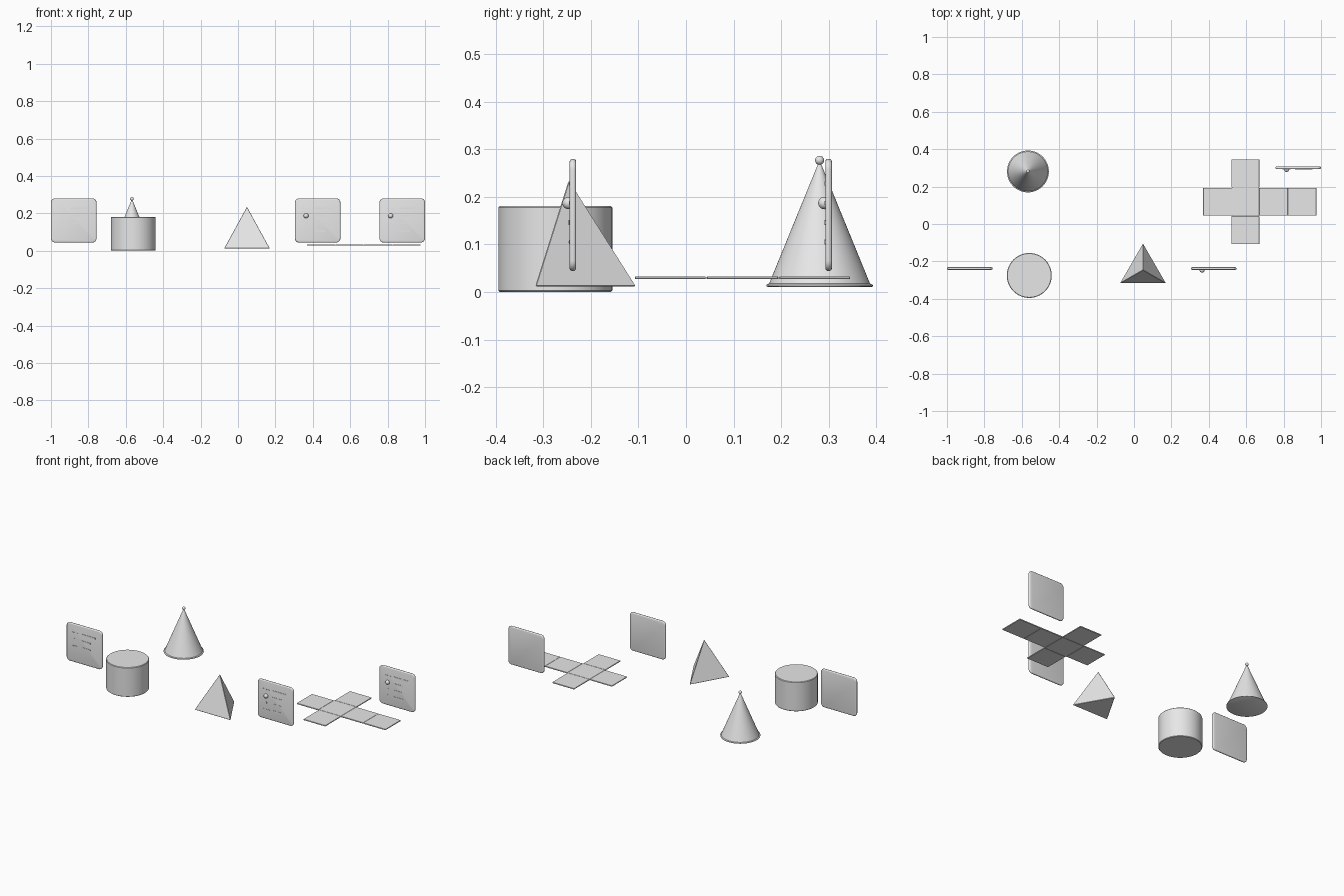
import bpy, bmesh, math
from mathutils import Vector

cube = bpy.data.objects.get("Cube")
if cube:
    bpy.data.objects.remove(cube, do_unlink=True)

grey = bpy.data.materials.new("light_grey")
grey.use_nodes = True
grey.diffuse_color = (0.8, 0.8, 0.8, 1)
grey.node_tree.nodes["Principled BSDF"].inputs["Base Color"].default_value = grey.diffuse_color


def make(name, bm, loc=(0, 0, 0), bevel=0, segments=1, smooth=False):
    """Turn a bmesh into a finished object."""
    bmesh.ops.recalc_face_normals(bm, faces=bm.faces)
    mesh = bpy.data.meshes.new(name)
    bm.to_mesh(mesh)
    bm.free()
    mesh.materials.append(grey)
    ob = bpy.data.objects.new(name, mesh)
    bpy.context.collection.objects.link(ob)
    ob.location = loc
    if bevel:
        mod = ob.modifiers.new("Bevel", "BEVEL")
        mod.width, mod.segments = bevel, segments
    if smooth:
        bpy.ops.object.select_all(action="DESELECT")
        ob.select_set(True)
        bpy.context.view_layer.objects.active = ob
        bpy.ops.object.shade_smooth_by_angle(angle=math.radians(40))
    return ob


def box(name, loc, size, bevel=0):
    bm = bmesh.new()
    bmesh.ops.create_cube(bm, size=1)
    bmesh.ops.scale(bm, vec=Vector(size), verts=bm.verts)
    return make(name, bm, loc, bevel)


def ball(name, loc, radius):
    bm = bmesh.new()
    bmesh.ops.create_uvsphere(bm, u_segments=24, v_segments=12, radius=radius)
    return make(name, bm, loc, smooth=True)


def lathe(name, profile, loc, steps=64):
    """Spin a (radius, height) profile about the z axis."""
    bm = bmesh.new()
    verts = [bm.verts.new((r, 0, z)) for r, z in profile]
    edges = [bm.edges.new(pair) for pair in zip(verts, verts[1:])]
    bmesh.ops.spin(bm, geom=verts + edges, cent=(0, 0, 0), axis=(0, 0, 1),
                   angle=math.tau, steps=steps)
    bmesh.ops.remove_doubles(bm, verts=bm.verts, dist=1e-5)
    return make(name, bm, loc, smooth=True)


def card(name, x, y, bullets):
    """Upright rounded card with raised bullets and plain line bars."""
    w, h, t, r = 0.243, 0.236, 0.014, 0.022
    bm = bmesh.new()
    ring = []
    for i, (sx, sz) in enumerate([(1, 1), (-1, 1), (-1, -1), (1, -1)]):
        for k in range(7):
            a = math.radians(90 * i + 15 * k)
            ring.append(bm.verts.new((sx * (w / 2 - r) + r * math.cos(a), -t / 2,
                                      sz * (h / 2 - r) + r * math.sin(a))))
    face = bm.faces.new(ring)
    out = bmesh.ops.extrude_face_region(bm, geom=[face])
    moved = [v for v in out["geom"] if isinstance(v, bmesh.types.BMVert)]
    bmesh.ops.translate(bm, vec=(0, t, 0), verts=moved)
    rim = [e for e in bm.edges
           if abs(e.verts[0].co.y - e.verts[1].co.y) < 1e-6]
    bmesh.ops.bevel(bm, geom=rim, offset=0.006, segments=3, profile=0.5,
                    affect="EDGES")
    make(name, bm, (x, y, 0.162), smooth=True)
    front = y - t / 2
    for row, kind in enumerate(bullets):
        z = 0.228 - row * 0.041
        if kind == "ball":
            ball(name + "_ball_bullet", (x - 0.062, front - 0.002, z), 0.013)
        elif kind == "dash":
            for k in range(3):
                box(name + "_dash", (x - 0.078 + 0.016 * k, front, z),
                    (0.010, 0.004, 0.003))
        else:
            box(name + "_dot", (x - 0.062, front, z), (0.010, 0.004, 0.010))
        length = 0.095 if row == 0 else 0.06
        box(name + "_line", (x - 0.018 + length / 2, front, z),
            (length, 0.003, 0.008))


# Information cards
card("left_end_card", -0.878, -0.238, ["dash", "dot", "dash"])
card("middle_card", 0.426, -0.238, ["dash", "ball", "dot", "dash"])
card("back_card", 0.878, 0.300, ["dash", "ball", "dot", "dot"])

# Cylinder with softened rims
lathe("cylinder", [(0, 0), (0.117, 0), (0.12, 0.003), (0.12, 0.178),
                   (0.117, 0.181), (0, 0.181)], (-0.56, -0.275, 0))

# Cone with base rim and tip ball
cone_at = (-0.567, 0.281, 0)
lathe("cone", [(0, 0.01), (0.108, 0.01), (0.112, 0.012), (0.112, 0.015),
               (0.106, 0.018), (0.003, 0.27), (0, 0.271)], cone_at)
ball("cone_tip", (cone_at[0], cone_at[1], 0.277), 0.0095)

# Triangular pyramid
bm = bmesh.new()
pts = [bm.verts.new(p) for p in [(-0.123, -0.071, 0), (0.123, -0.071, 0),
                                 (0, 0.142, 0), (0, 0, 0.225)]]
for trio in [(0, 2, 1), (0, 1, 3), (1, 2, 3), (2, 0, 3)]:
    bm.faces.new([pts[i] for i in trio])
make("pyramid", bm, (0.048, -0.246, 0.012), bevel=0.002)

# Unfolded cube: six plates joined by thin hinges
side, mid = 0.152, (0.596, 0.119)
for cx, cy in [(-1, 0), (0, 0), (1, 0), (2, 0), (0, 1), (0, -1)]:
    box("net_square", (mid[0] + cx * side, mid[1] + cy * side, 0.03),
        (side - 0.003, side - 0.003, 0.006), 0.001)
for hx, hy in [(-0.5, 0), (0.5, 0), (1.5, 0), (0, 0.5), (0, -0.5)]:
    size = (0.005, side - 0.006, 0.004) if hx else (side - 0.006, 0.005, 0.004)
    box("net_hinge", (mid[0] + hx * side, mid[1] + hy * side, 0.03), size)
